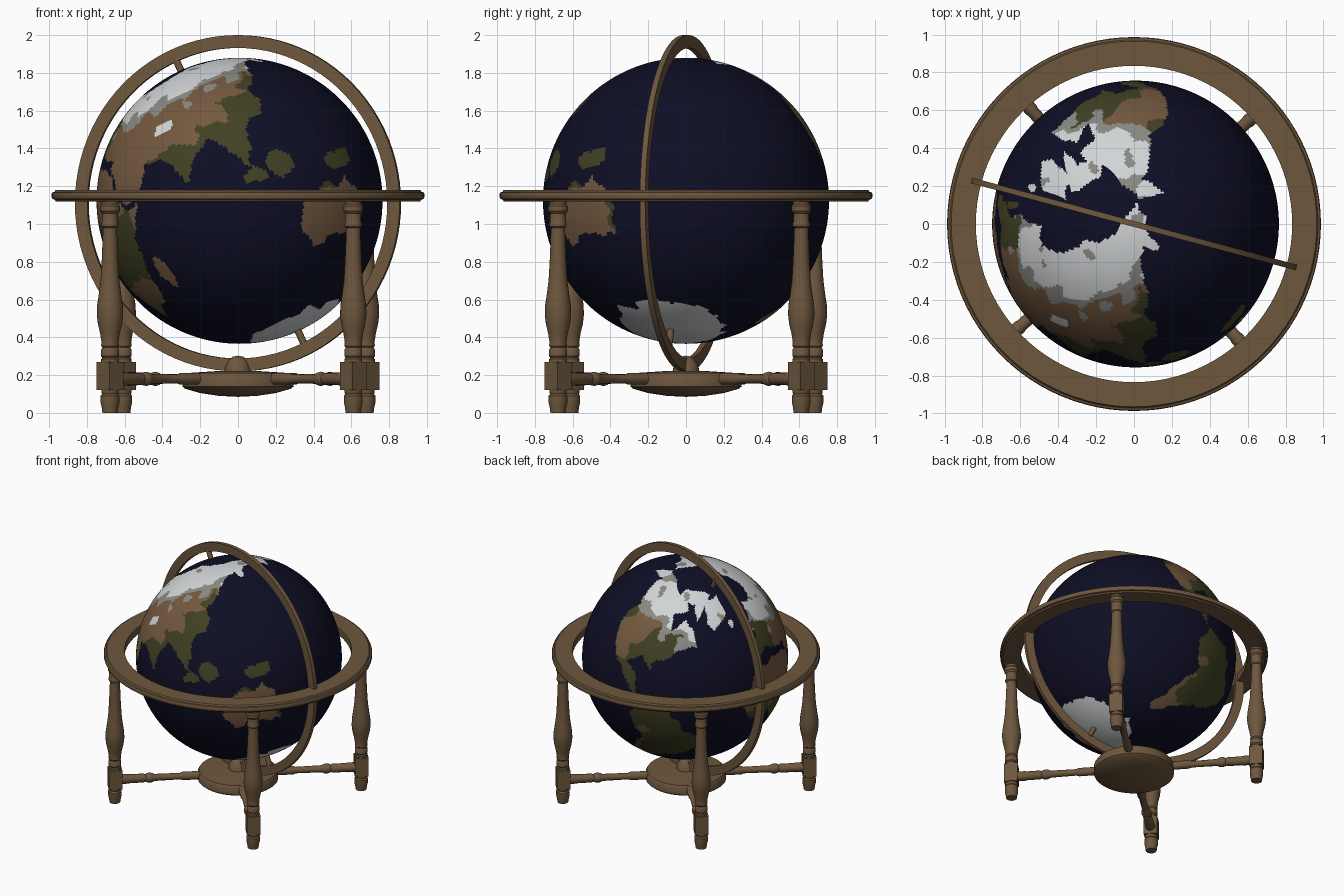
import bpy, bmesh, math
from mathutils import Matrix, Vector, noise

if "Cube" in bpy.data.objects:
    bpy.data.objects.remove(bpy.data.objects["Cube"])


def material(name, rgb):
    m = bpy.data.materials.new(name)
    m.diffuse_color = (*rgb, 1)
    m.use_nodes = True
    m.node_tree.nodes["Principled BSDF"].inputs["Base Color"].default_value = m.diffuse_color
    return m


wood = material("wood", (0.155, 0.095, 0.047))
OCEAN, FOREST, DRY, ROCK, SNOW = range(5)
globe_mats = [material("ocean_navy", (0.0045, 0.0045, 0.019)),
              material("forest_olive", (0.052, 0.052, 0.017)),
              material("dry_brown", (0.175, 0.100, 0.050)),
              material("rock_grey", (0.25, 0.25, 0.23)),
              material("snow_white", (0.64, 0.66, 0.67))]


def finish(bm, name, mats, matrix):
    bmesh.ops.recalc_face_normals(bm, faces=bm.faces)
    me = bpy.data.meshes.new(name)
    bm.to_mesh(me)
    bm.free()
    for m in mats:
        me.materials.append(m)
    ob = bpy.data.objects.new(name, me)
    ob.matrix_world = matrix
    bpy.context.collection.objects.link(ob)
    return ob


def lathe(name, profile, matrix=Matrix(), steps=24, closed=False):
    """Spin a (radius, height) profile about z."""
    bm = bmesh.new()
    vs = [bm.verts.new((r, 0, z)) for r, z in profile]
    pairs = list(zip(vs, vs[1:])) + ([(vs[-1], vs[0])] if closed else [])
    es = [bm.edges.new(p) for p in pairs]
    bmesh.ops.spin(bm, geom=vs + es, axis=(0, 0, 1), cent=(0, 0, 0),
                   steps=steps, angle=2 * math.pi)
    bmesh.ops.remove_doubles(bm, verts=bm.verts, dist=1e-5)
    return finish(bm, name, [wood], matrix)


def move(x, y, z):
    return Matrix.Translation((x, y, z))


# Horizon ring with a moulded outer edge
lathe("horizon_ring", [(0.835, 1.12), (0.965, 1.12), (0.972, 1.13), (0.983, 1.133),
                       (0.987, 1.142), (0.987, 1.158), (0.983, 1.167), (0.972, 1.17),
                       (0.965, 1.18), (0.835, 1.18)], steps=96, closed=True)

# Upright meridian ring
heading = math.radians(-15)
lathe("meridian_ring", [(0.822, -0.015), (0.89, -0.015), (0.89, 0.015), (0.822, 0.015)],
      move(0, 0, 1.11) @ Matrix.Rotation(heading, 4, 'Z') @ Matrix.Rotation(math.pi / 2, 4, 'X'),
      steps=96, closed=True)

# Central hub and ring holder
lathe("hub", [(0, 0.085), (0.10, 0.09), (0.20, 0.105), (0.28, 0.128), (0.295, 0.14),
              (0.295, 0.195), (0.285, 0.21), (0.10, 0.222), (0, 0.222)], steps=48)
lathe("ring_holder", [(0.072, 0.215), (0.066, 0.245), (0.052, 0.275), (0.03, 0.297), (0, 0.303)])

# Turned legs, square blocks, feet and stretchers
leg_profile = [(0, 0.26), (0.047, 0.26), (0.047, 0.285), (0.041, 0.292), (0.047, 0.30),
               (0.047, 0.335), (0.04, 0.345), (0.047, 0.355), (0.045, 0.375), (0.052, 0.42),
               (0.064, 0.47), (0.070, 0.52), (0.068, 0.57), (0.059, 0.63), (0.050, 0.70),
               (0.044, 0.80), (0.040, 0.90), (0.037, 0.98), (0.045, 0.987), (0.047, 1.0),
               (0.042, 1.012), (0.042, 1.055), (0.052, 1.068), (0.052, 1.095),
               (0.044, 1.105), (0.044, 1.125), (0, 1.125)]
foot_profile = [(0, 0), (0.040, 0), (0.044, 0.03), (0.050, 0.055), (0.050, 0.09),
                (0.042, 0.10), (0.046, 0.108), (0.046, 0.13), (0, 0.13)]
stretcher_profile = [(0.031, 0.12), (0.031, 0.41), (0.024, 0.43), (0.026, 0.62), (0.034, 0.635),
                     (0.038, 0.655), (0.034, 0.675), (0.028, 0.685), (0.033, 0.70),
                     (0.033, 0.80), (0.036, 0.81), (0.036, 0.87)]
for i in range(4):
    spin = Matrix.Rotation(math.radians(-48 + 90 * i), 4, 'Z')
    at_leg = spin @ move(0.912, 0, 0)
    lathe(f"leg_{i + 1}", leg_profile, at_leg)
    lathe(f"foot_{i + 1}", foot_profile, at_leg)
    lathe(f"stretcher_{i + 1}", stretcher_profile,
          spin @ move(0, 0, 0.18) @ Matrix.Rotation(math.pi / 2, 4, 'Y'), steps=16)
    bm = bmesh.new()
    bmesh.ops.create_cube(bm, size=1, matrix=Matrix.Diagonal((0.1, 0.1, 0.15, 1)))
    finish(bm, f"leg_block_{i + 1}", [wood], at_leg @ move(0, 0, 0.195))

# Tilted globe frame: z is the polar axis, x is longitude zero
pole = Vector((-0.408, 0.108, 0.906)).normalized()
east = Vector((0.648, -0.666, 0.370))
east = (east - pole * east.dot(pole)).normalized()
tilt = Matrix((east, pole.cross(east), pole)).transposed().to_4x4()
tilt = move(0.008, 0, 1.123) @ tilt @ Matrix.Rotation(math.radians(-141), 4, 'Z')

# Axis pins between globe and meridian ring
for name, s in (("north_pin", 1), ("south_pin", -1)):
    lathe(name, [(0, s * 0.74), (0.019, s * 0.74), (0.019, s * 0.84), (0, s * 0.84)], tilt, 16)

# Coast outlines as (longitude, latitude)
eurasia = [(-9, 37), (-9, 43), (-2, 44), (-3, 48), (8, 54), (5, 60), (25, 71), (45, 67), (70, 72),
           (105, 77), (140, 73), (180, 69), (190, 66), (163, 59), (157, 51), (153, 59), (138, 54),
           (128, 40), (121, 38), (121, 28), (108, 20), (106, 10), (103, 2), (97, 17), (90, 22),
           (80, 14), (77, 8), (72, 21), (58, 25), (57, 18), (45, 13), (35, 28), (36, 36),
           (27, 37), (22, 38), (12, 45), (0, 40)]
africa = [(-6, 35), (10, 37), (32, 31), (43, 11), (51, 11), (40, -5), (40, -16),
          (33, -27), (20, -35), (12, -17), (9, 4), (-8, 5), (-17, 15)]
north_america = [(-167, 66), (-125, 70), (-95, 72), (-82, 67), (-94, 60), (-82, 53), (-77, 62),
                 (-64, 58), (-56, 51), (-70, 43), (-81, 31), (-81, 26), (-90, 30), (-97, 22),
                 (-88, 20), (-80, 8), (-105, 20), (-123, 38), (-125, 49), (-150, 60), (-164, 55)]
south_america = [(-78, 8), (-60, 9), (-50, 0), (-35, -7), (-40, -22), (-56, -36),
                 (-68, -54), (-74, -50), (-70, -18), (-81, -5)]
australia = [(114, -22), (131, -12), (136, -15), (142, -11), (153, -27), (149, -38),
             (138, -34), (116, -35)]
arctic_isles = [(-122, 75), (-90, 82), (-62, 82), (-66, 63), (-80, 72), (-110, 70)]
greenland = [(-70, 78), (-30, 83), (-20, 72), (-43, 60), (-53, 68)]
lands = [eurasia, africa, north_america, south_america, australia, arctic_isles, greenland]
# Islands: longitude, latitude, half width, half height
islands = [(47, -19, 3, 7), (114, 1, 5, 5), (102, 0, 5, 3), (141, -5, 8, 4),
           (-2, 54, 3, 4), (-19, 65, 4, 2)]


def inside(poly, x, y):
    hit = False
    for (x1, y1), (x2, y2) in zip(poly, poly[1:] + poly[:1]):
        if (y1 > y) != (y2 > y) and x < x1 + (y - y1) * (x2 - x1) / (y2 - y1):
            hit = not hit
    return hit


def is_land(lon, lat):
    return (any(inside(p, lon, lat) for p in lands) or inside(eurasia, lon + 360, lat)
            or any(((lon - a) / w) ** 2 + ((lat - b) / h) ** 2 < 1 for a, b, w, h in islands))


def biome(lon, lat, n):
    """Ground colour from position, with wobbly borders."""
    cold, wob = lat + 8 * n, lon + 10 * n
    if lon < -25:                                   # the Americas and Greenland
        if lat > 58 or cold > 53:
            return ROCK if n < -0.33 else SNOW
        if cold > 47:
            return ROCK
        if lat > 20:
            return DRY if -119 < wob < -97 else FOREST
        return DRY if cold < -38 or (wob < -68 and cold < -12) else FOREST
    if lat < -9 and lon > 105:                      # southern dry continent
        return FOREST if cold > -14 or wob > 149 else DRY
    if lat < 36 and lon < 60:                       # Africa and Arabia
        return FOREST if -17 < cold < 12 and lon < 44 else DRY
    if wob < 24:                                    # Europe
        return SNOW if cold > 63 else ROCK if cold > 59 else FOREST
    if cold > 52:
        return ROCK if n < -0.3 else SNOW
    if cold > 48:
        return ROCK
    if 68 < lon < 78 and 35 < lat < 40:             # high mountains
        return SNOW
    if cold < 27 or (wob > 103 and cold < 38) or (wob > 122 and cold < 46):
        return FOREST
    return DRY


# Globe with land colours assigned face by face
R = 0.757
bm = bmesh.new()
bmesh.ops.create_uvsphere(bm, u_segments=300, v_segments=150, radius=R)
for f in bm.faces:
    d = f.calc_center_median().normalized()
    n1, n2, n3 = (noise.noise(d * 9 + Vector((k, k, k))) for k in (3.1, 17.7, 31.3))
    lat = math.degrees(math.asin(max(-1, min(1, d.z)))) + 2.5 * n1
    lon = math.degrees(math.atan2(d.y, d.x)) + 2.5 * n2
    if lat < -69 + 3 * n3:
        f.material_index = SNOW
    elif is_land(lon, lat):
        f.material_index = biome(lon, lat, n3)
finish(bm, "globe", globe_mats, tilt)

# Smooth shading with sharp edges kept
for ob in bpy.data.objects:
    ob.select_set(True)
    bpy.context.view_layer.objects.active = ob
bpy.ops.object.shade_smooth_by_angle(angle=math.radians(35))
